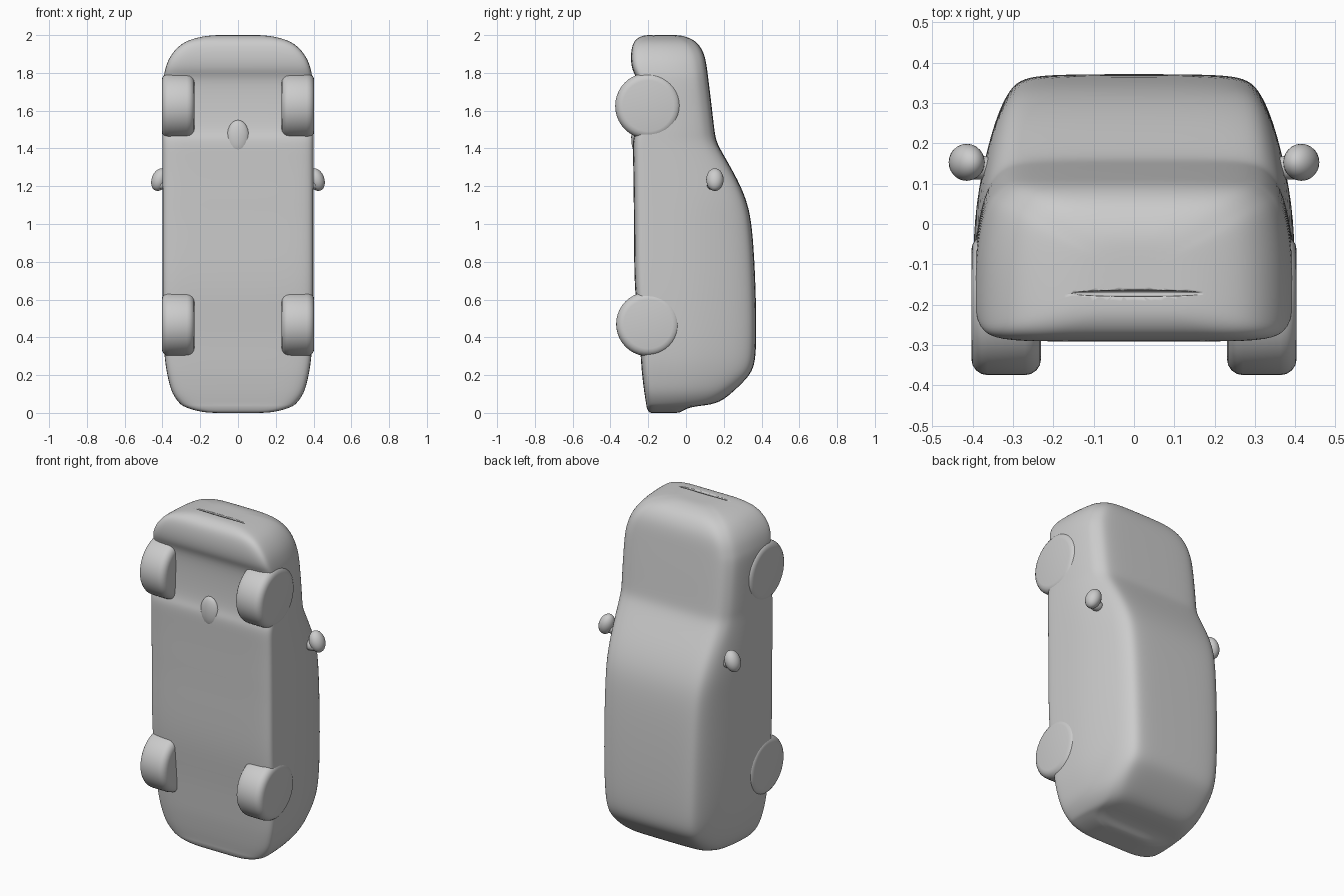
import bpy, bmesh, math
from mathutils import Matrix

cube = bpy.data.objects.get("Cube")
if cube:
    bpy.data.objects.remove(cube, do_unlink=True)

grey = bpy.data.materials.new("plain grey")
grey.use_nodes = True
grey.diffuse_color = (0.6, 0.6, 0.6, 1)
grey.node_tree.nodes["Principled BSDF"].inputs["Base Color"].default_value = (0.6, 0.6, 0.6, 1)


def finish(bm, name):
    bmesh.ops.recalc_face_normals(bm, faces=bm.faces)
    for f in bm.faces:
        f.smooth = True
    me = bpy.data.meshes.new(name)
    bm.to_mesh(me)
    bm.free()
    me.materials.append(grey)
    ob = bpy.data.objects.new(name, me)
    bpy.context.collection.objects.link(ob)
    return ob


def ellipsoid(name, centre, radii, tilt=0.0):
    bm = bmesh.new()
    bmesh.ops.create_uvsphere(bm, u_segments=24, v_segments=14, radius=1)
    mat = (Matrix.Translation(centre) @ Matrix.Rotation(tilt, 4, 'Y')
           @ Matrix.Diagonal((*radii, 1)))
    bmesh.ops.transform(bm, matrix=mat, verts=bm.verts)
    return finish(bm, name)


def section(z, half_w, floor, top):
    """Closed car cross-section: flat floor, upright flanks, inward-leaning cabin."""
    h = top - floor
    s = min(0.05, top - 0.45 * h)          # shoulder height
    lean = 0.25 * max(top - s, 0)
    r = min(0.05, 0.25 * half_w, 0.2 * h)  # edge rounding
    side = [(half_w * 0.45, floor), (half_w - r, floor), (half_w - 0.1 * r, floor + 0.35 * r),
            (half_w, floor + r), (half_w, (floor + s) / 2), (half_w - 0.005, s),
            (half_w - 0.6 * lean, s + 0.6 * (top - s)),
            (half_w - lean - 0.1 * r, top - 0.8 * r),
            (half_w - lean - 0.7 * r, top - 0.2 * r),
            (half_w - lean - 1.7 * r, top), ((half_w - lean) * 0.4, top + 0.003)]
    return [(x, y, z) for x, y in side] + [(-x, y, z) for x, y in reversed(side)]


# Body stations from tail to nose: height, half width, floor, top
STATIONS = [
    (0.000, 0.08, -0.17, -0.07), (0.000, 0.17, -0.195, -0.035), (0.018, 0.25, -0.205, -0.01),
    (0.036, 0.29, -0.21, 0.04), (0.044, 0.305, -0.21, 0.16), (0.10, 0.35, -0.22, 0.235),
    (0.18, 0.37, -0.23, 0.318), (0.23, 0.38, -0.235, 0.352), (0.30, 0.39, -0.24, 0.367),
    (0.45, 0.397, -0.25, 0.37), (0.65, 0.40, -0.272, 0.366), (0.85, 0.40, -0.275, 0.357),
    (1.02, 0.40, -0.275, 0.343), (1.13, 0.40, -0.277, 0.317), (1.24, 0.40, -0.278, 0.268),
    (1.35, 0.40, -0.28, 0.205), (1.42, 0.40, -0.282, 0.165), (1.46, 0.40, -0.278, 0.153),
    (1.50, 0.40, -0.262, 0.147), (1.65, 0.398, -0.255, 0.130), (1.77, 0.395, -0.258, 0.115),
    (1.81, 0.388, -0.283, 0.11), (1.86, 0.374, -0.292, 0.103), (1.91, 0.345, -0.291, 0.09),
    (1.955, 0.30, -0.282, 0.062), (1.982, 0.24, -0.262, 0.025), (2.000, 0.15, -0.225, -0.03),
    (2.000, 0.07, -0.18, -0.08),
]
bm = bmesh.new()
rings = [[bm.verts.new(p) for p in section(*st)] for st in STATIONS]
n = len(rings[0])
for a, b in zip(rings, rings[1:]):
    for i in range(n):
        j = (i + 1) % n
        bm.faces.new((a[i], a[j], b[j], b[i]))
bm.faces.new(rings[0])
bm.faces.new(rings[-1])
body = finish(bm, "car_body")
sub = body.modifiers.new("Smooth", 'SUBSURF')
sub.levels = sub.render_levels = 2

# Shallow air slot cut across the nose
slot = ellipsoid("slot_cutter", (0.01, -0.172, 2.0), (0.17, 0.008, 0.018))
slot.hide_render = True
slot.hide_set(True)
cut = body.modifiers.new("Slot", 'BOOLEAN')
cut.operation = 'DIFFERENCE'
cut.object = slot

# Wheels, fused flush into the flanks
for end, z, radius in (("rear", 0.47, 0.17), ("front", 1.625, 0.175)):
    for side, sx in (("left", 1), ("right", -1)):
        bm = bmesh.new()
        bmesh.ops.create_cone(bm, cap_ends=True, segments=40, radius1=radius,
                              radius2=radius, depth=0.173)
        mat = (Matrix.Translation((sx * 0.317, -0.2, z))
               @ Matrix.Rotation(math.pi / 2, 4, 'Y'))
        bmesh.ops.transform(bm, matrix=mat, verts=bm.verts)
        wheel = finish(bm, f"{end}_{side}_wheel")
        bev = wheel.modifiers.new("Round", 'BEVEL')
        bev.width = 0.04
        bev.segments = 4
        bev.limit_method = 'ANGLE'
        bev.angle_limit = math.radians(40)

# Door mirrors with short stalks
for side, sx in (("left", 1), ("right", -1)):
    ellipsoid(f"{side}_mirror", (sx * 0.415, 0.153, 1.235), (0.042, 0.046, 0.062), -sx * 0.35)
    ellipsoid(f"{side}_mirror_stalk", (sx * 0.385, 0.14, 1.21), (0.05, 0.03, 0.03))

# Low bump under the engine bay
ellipsoid("underbody_bump", (0, -0.262, 1.46), (0.06, 0.028, 0.09))
